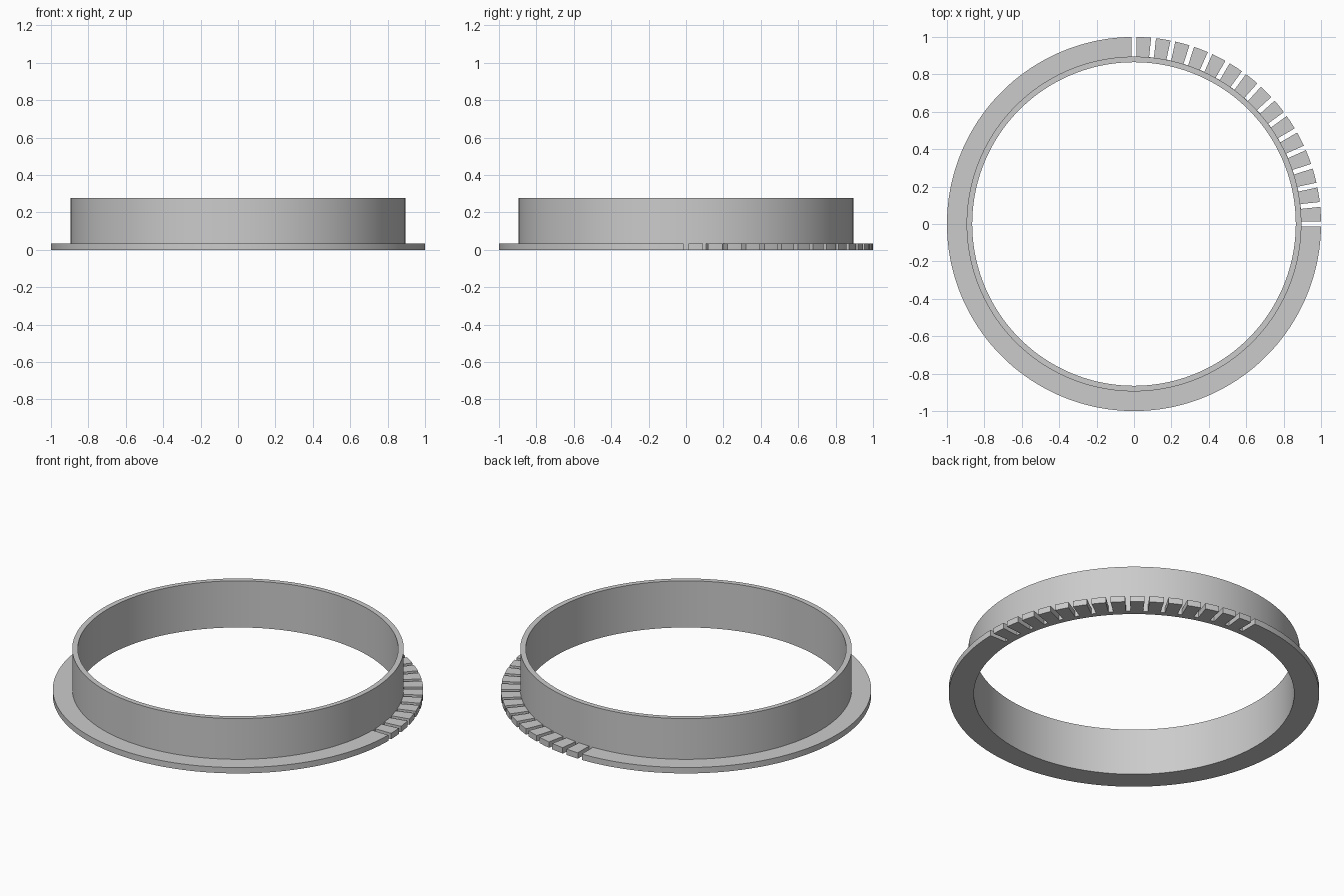
import bpy
import bmesh
from math import radians
from mathutils import Matrix, Vector

if "Cube" in bpy.data.objects:
    bpy.data.objects.remove(bpy.data.objects["Cube"], do_unlink=True)

R_OUT, R_WALL, R_BORE = 1.0, 0.895, 0.865
H_FLANGE, H_WALL = 0.035, 0.278
SLOT_WIDTH, SLOT_STEP, SLOT_COUNT = 0.026, 6, 16
SEGMENTS = 180

grey = bpy.data.materials.new("plain_grey")
grey.use_nodes = True
grey.diffuse_color = (0.6, 0.6, 0.6, 1)
grey.node_tree.nodes["Principled BSDF"].inputs["Base Color"].default_value = grey.diffuse_color


def make_object(name, bm):
    bmesh.ops.recalc_face_normals(bm, faces=bm.faces)
    mesh = bpy.data.meshes.new(name)
    bm.to_mesh(mesh)
    bm.free()
    mesh.materials.append(grey)
    obj = bpy.data.objects.new(name, mesh)
    bpy.context.collection.objects.link(obj)
    return obj


# Flanged collar: L-shaped section turned around the z axis
bm = bmesh.new()
section = [(R_BORE, 0), (R_OUT, 0), (R_OUT, H_FLANGE),
           (R_WALL, H_FLANGE), (R_WALL, H_WALL), (R_BORE, H_WALL)]
verts = [bm.verts.new((r, 0, z)) for r, z in section]
edges = [bm.edges.new((v, verts[i - 1])) for i, v in enumerate(verts)]
bmesh.ops.spin(bm, geom=verts + edges, cent=(0, 0, 0), axis=(0, 0, 1),
               angle=radians(360), steps=SEGMENTS, use_merge=True)
bmesh.ops.remove_doubles(bm, verts=bm.verts, dist=0.0001)
collar = make_object("flanged_collar", bm)

# Slot cutters: radial boxes over one quarter of the flange
bm = bmesh.new()
inner, outer = R_WALL + 0.001, R_OUT + 0.05
for i in range(SLOT_COUNT):
    matrix = (Matrix.Rotation(radians(SLOT_STEP * i), 4, 'Z')
              @ Matrix.Translation(((inner + outer) / 2, 0, H_FLANGE / 2))
              @ Matrix.Diagonal(Vector((outer - inner, SLOT_WIDTH, H_FLANGE * 2, 1))))
    bmesh.ops.create_cube(bm, size=1, matrix=matrix)
cutter = make_object("slot_cutter", bm)
cutter.hide_render = True

# Cut the slots and keep only the finished collar
cut = collar.modifiers.new("slots", 'BOOLEAN')
cut.operation = 'DIFFERENCE'
cut.solver = 'EXACT'
cut.object = cutter
bpy.ops.object.select_all(action='DESELECT')
collar.select_set(True)
bpy.context.view_layer.objects.active = collar
bpy.ops.object.modifier_apply(modifier=cut.name)
bpy.data.objects.remove(cutter, do_unlink=True)

bpy.ops.object.shade_smooth_by_angle(angle=radians(30))
